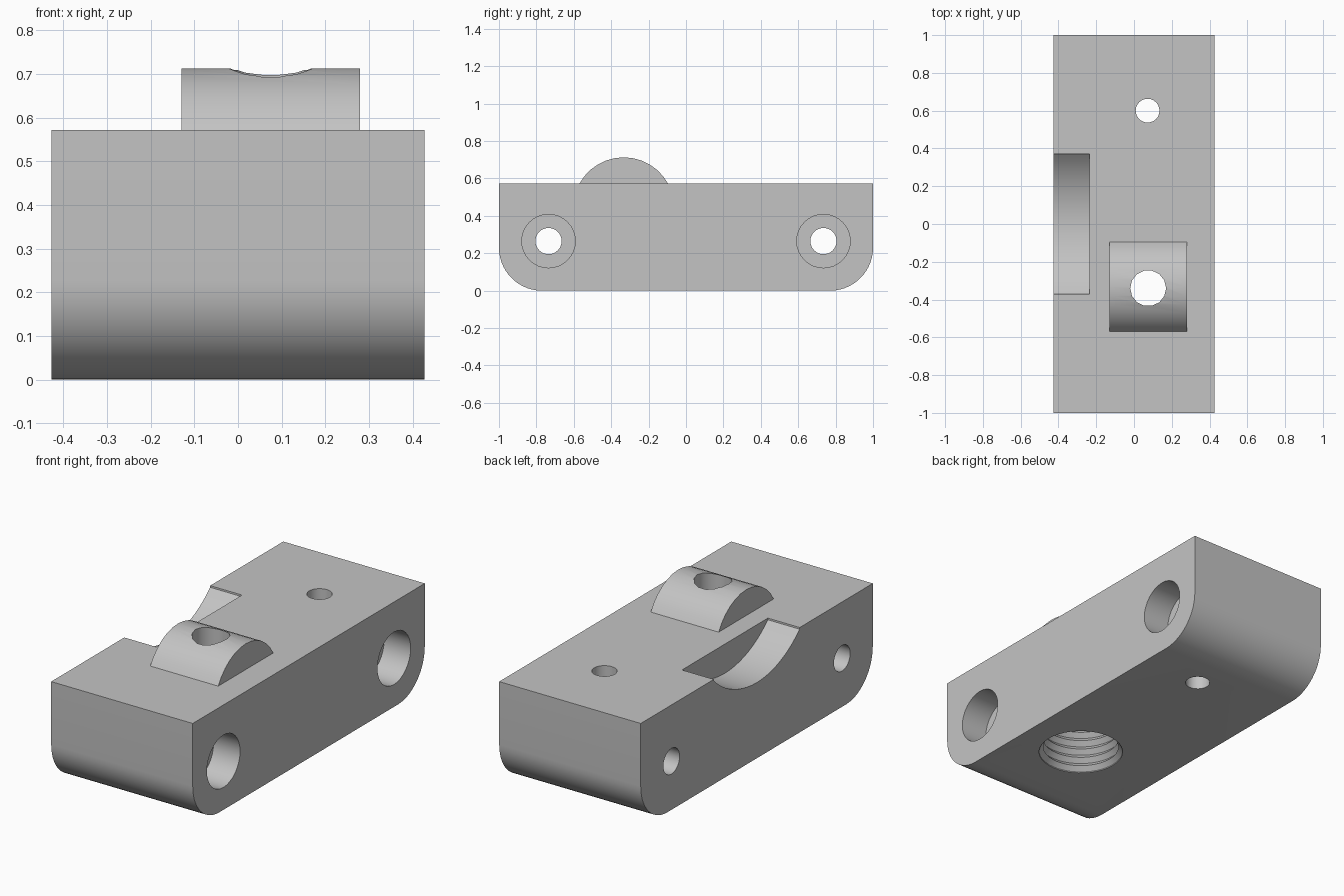
import bpy, bmesh, math
from mathutils import Matrix, Vector

if "Cube" in bpy.data.objects:
    bpy.data.objects.remove(bpy.data.objects["Cube"])

grey = bpy.data.materials.new("plain_grey")
grey.diffuse_color = (0.55, 0.55, 0.55, 1)
grey.use_nodes = True
grey.node_tree.nodes["Principled BSDF"].inputs["Base Color"].default_value = grey.diffuse_color


def make_object(name, bm):
    bmesh.ops.recalc_face_normals(bm, faces=bm.faces)
    mesh = bpy.data.meshes.new(name)
    bm.to_mesh(mesh)
    bm.free()
    mesh.materials.append(grey)
    ob = bpy.data.objects.new(name, mesh)
    bpy.context.collection.objects.link(ob)
    return ob


def extrude_x(name, profile, x0, x1):
    """Closed (y, z) outline pushed from x0 to x1."""
    bm = bmesh.new()
    face = bm.faces.new([bm.verts.new((x0, y, z)) for y, z in profile])
    out = bmesh.ops.extrude_face_region(bm, geom=[face])["geom"]
    verts = [v for v in out if isinstance(v, bmesh.types.BMVert)]
    bmesh.ops.translate(bm, vec=(x1 - x0, 0, 0), verts=verts)
    return make_object(name, bm)


def lathe(name, profile, segments, origin, axis="Z"):
    """(radius, height) outline turned into a capped solid."""
    bm = bmesh.new()
    rings = [[bm.verts.new((r * math.cos(2 * math.pi * i / segments),
                            r * math.sin(2 * math.pi * i / segments), h))
              for i in range(segments)] for r, h in profile]
    for a, b in zip(rings, rings[1:]):
        for i in range(segments):
            j = (i + 1) % segments
            bm.faces.new((a[i], a[j], b[j], b[i]))
    bm.faces.new(rings[0])
    bm.faces.new(rings[-1])
    if axis == "X":
        bm.transform(Matrix.Rotation(math.pi / 2, 4, "Y"))
    bm.transform(Matrix.Translation(Vector(origin)))
    return make_object(name, bm)


def arc(cy, cz, r, a0, a1, n):
    return [(cy + r * math.cos(math.radians(a0 + (a1 - a0) * i / n)),
             cz + r * math.sin(math.radians(a0 + (a1 - a0) * i / n))) for i in range(n + 1)]


def combine(target, tool, operation):
    mod = target.modifiers.new(operation.lower(), "BOOLEAN")
    mod.object, mod.operation, mod.solver = tool, operation, "EXACT"
    bpy.context.view_layer.objects.active = target
    bpy.ops.object.modifier_apply(modifier=mod.name)
    bpy.data.objects.remove(tool)


W, TOP, R = 0.427, 0.572, 0.23

# block with rounded lower ends
outline = [(1, TOP), (-1, TOP)] + arc(-1 + R, R, R, 180, 270, 14) + arc(1 - R, R, R, 270, 360, 14)
block = extrude_x("mounting_block", outline, -W, W)

# arched lug on the top
lug_profile = arc(-0.333, 0.443, 0.27, 28.5, 151.5, 12) + [(-0.57, 0.52), (-0.096, 0.52)]
combine(block, extrude_x("lug", lug_profile, -0.13, 0.28), "UNION")

# curved pocket on the left of the top
pocket = arc(0, TOP + 0.371, 0.53, 225.8, 314.2, 20) + [(0.38, 0.7), (-0.38, 0.7)]
combine(block, extrude_x("pocket", pocket, -0.6, -0.235), "DIFFERENCE")

# counterbored bolt holes across the width
for y in (-0.735, 0.735):
    steps = [(0.07, -0.6), (0.07, W - 0.16), (0.143, W - 0.16), (0.143, 0.6)]
    combine(block, lathe("bolt_hole", steps, 32, (0, y, 0.265), "X"), "DIFFERENCE")

# small pin hole and lug hole, both straight through
combine(block, lathe("pin_hole", [(0.063, -0.1), (0.063, 0.9)], 24, (0.072, 0.6, 0)), "DIFFERENCE")
combine(block, lathe("lug_hole", [(0.095, -0.1), (0.095, 0.9)], 14, (0.075, -0.34, 0)), "DIFFERENCE")

# threaded socket from below
pitch, turns = 0.05, 9
thread = [(0.217, -0.05), (0.217, 0.005)]
for k in range(turns):
    z = 0.005 + k * pitch
    thread += [(0.195, z + pitch / 2), (0.217, z + pitch)]
combine(block, lathe("threaded_socket", thread, 40, (0.075, -0.34, 0)), "DIFFERENCE")

bpy.ops.object.select_all(action="DESELECT")
block.select_set(True)
bpy.context.view_layer.objects.active = block
bpy.ops.object.shade_smooth_by_angle(angle=math.radians(30))
